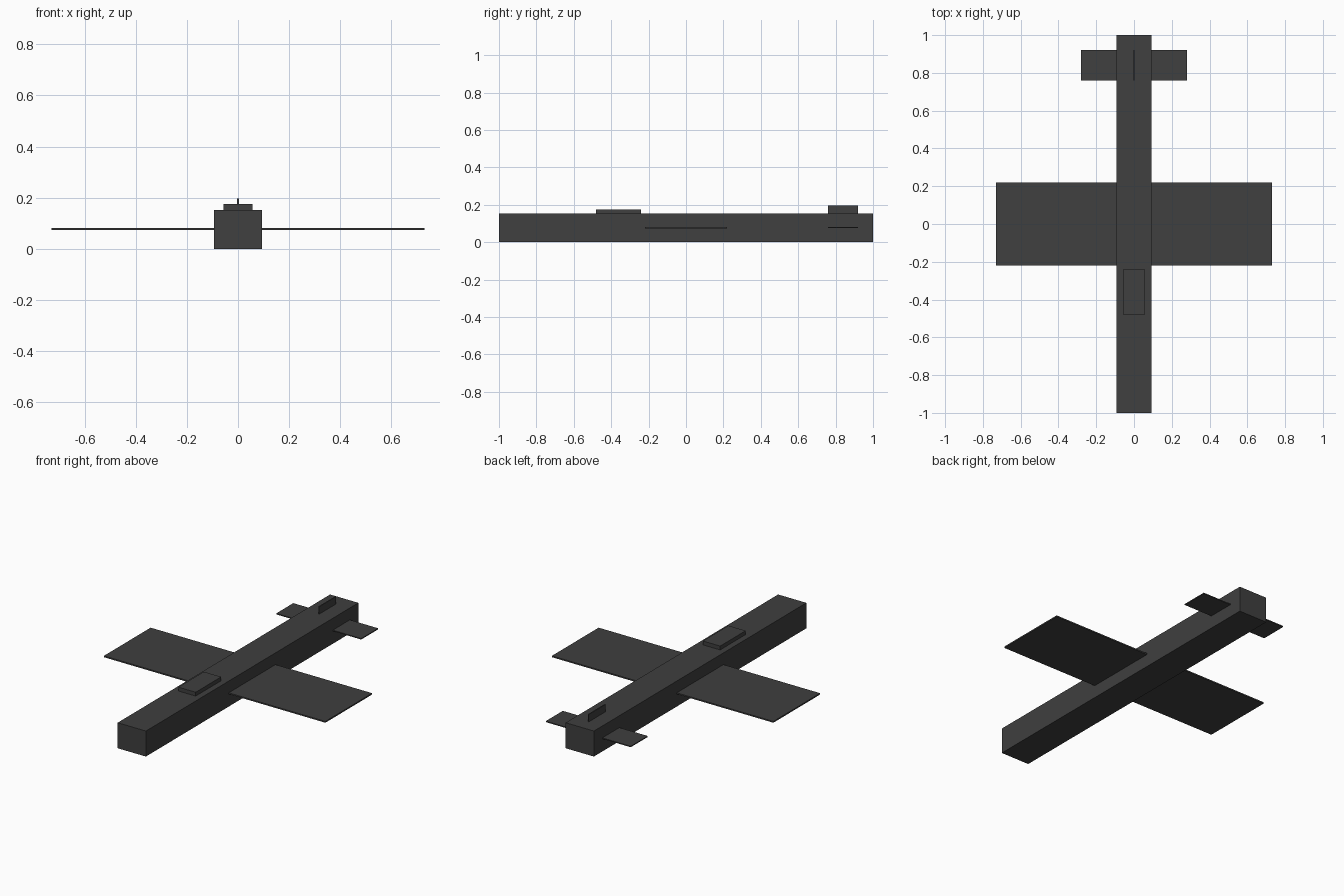
import bpy

if "Cube" in bpy.data.objects:
    bpy.data.objects.remove(bpy.data.objects["Cube"])

dark = bpy.data.materials.new("dark_grey")
dark.diffuse_color = (0.05, 0.05, 0.05, 1)
dark.use_nodes = True
dark.node_tree.nodes["Principled BSDF"].inputs["Base Color"].default_value = dark.diffuse_color


def box(name, x, y, z):
    """Box spanning the given (min, max) range on each axis."""
    spans = (x, y, z)
    bpy.ops.mesh.primitive_cube_add(size=1, location=[(a + b) / 2 for a, b in spans])
    obj = bpy.context.object
    obj.name = name
    obj.scale = [b - a for a, b in spans]
    bpy.ops.object.transform_apply(location=False, rotation=False, scale=True)
    obj.data.materials.append(dark)
    return obj


# Long square-section body
box("fuselage", (-0.093, 0.093), (-1, 1), (0, 0.152))

# Low cockpit cover on the front half
box("canopy", (-0.057, 0.057), (-0.48, -0.24), (0.13, 0.175))

# Thin main wing and tailplane passing through the body
box("main_wing", (-0.73, 0.73), (-0.22, 0.22), (0.074, 0.082))
box("tailplane", (-0.28, 0.28), (0.76, 0.92), (0.075, 0.081))

# Upright tail fin
box("tail_fin", (-0.003, 0.003), (0.76, 0.92), (0.13, 0.196))
